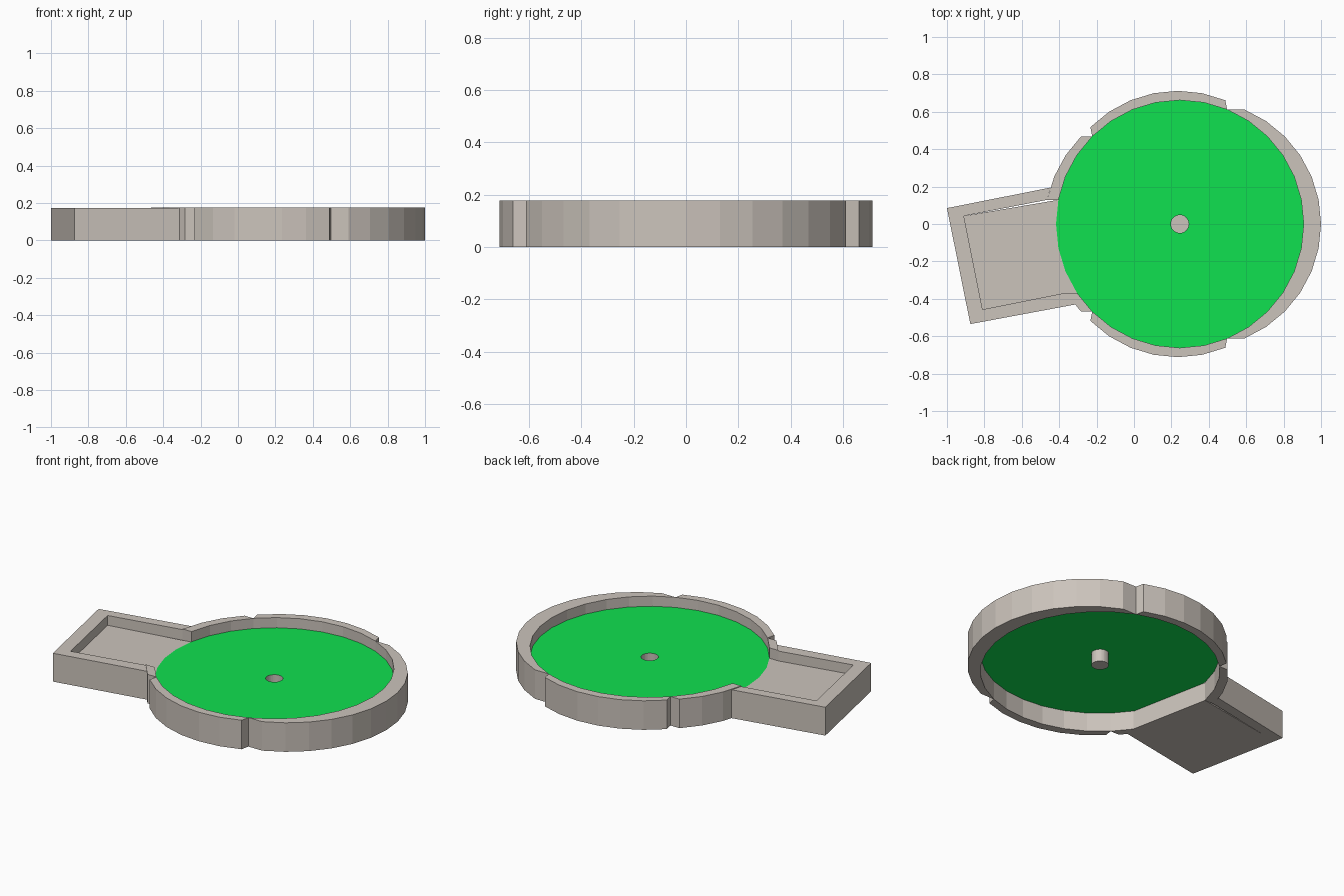
import bpy, bmesh, math

cube = bpy.data.objects.get("Cube")
if cube:
    bpy.data.objects.remove(cube, do_unlink=True)

CX, R, SIDES = 0.245, 0.662, 32      # round green
GREEN_Z, RIM_Z, TRAY_Z = 0.115, 0.177, 0.173
CUP_R, CUP_Z = 0.048, 0.04


def material(name, rgb):
    m = bpy.data.materials.new(name)
    m.use_nodes = True
    m.diffuse_color = (*rgb, 1)
    m.node_tree.nodes["Principled BSDF"].inputs["Base Color"].default_value = (*rgb, 1)
    return m


stone = material("warm_grey_stone", (0.6, 0.55, 0.5))
grass = material("bright_green", (0.005, 0.75, 0.08))


def finish(name, bm, mat, recalc=True):
    if recalc:
        bmesh.ops.recalc_face_normals(bm, faces=bm.faces)
    mesh = bpy.data.meshes.new(name)
    bm.to_mesh(mesh)
    bm.free()
    mesh.materials.append(mat)
    obj = bpy.data.objects.new(name, mesh)
    bpy.context.collection.objects.link(obj)
    return obj


def prism(name, outline, height, mat):
    """Extrude a flat outline from the ground up to a height."""
    bm = bmesh.new()
    base = bm.faces.new([bm.verts.new((x, y, 0)) for x, y in outline])
    top = bmesh.ops.extrude_face_region(bm, geom=[base], use_keep_orig=True)["geom"]
    for v in top:
        if isinstance(v, bmesh.types.BMVert):
            v.co.z = height
    return finish(name, bm, mat)


def on_circle(step, radius=R):
    a = math.tau * step / SIDES
    return CX + radius * math.cos(a), radius * math.sin(a)


# Rim pieces: arcs of the green's edge pushed outward in one direction
def rim(name, first, last, dx, dy):
    arc = [on_circle(i) for i in range(first, last + 1)]
    outer = [(x + dx, y + dy) for x, y in reversed(arc)]
    prism(name, arc + outer, RIM_Z, stone)


rim("end_rim", -6, 6, 0.093, 0)
rim("back_rim", 6, 12, -0.01, 0.05)
rim("front_rim", 20, 26, -0.01, -0.05)
rim("back_tray_rim", 12, 15, -0.06, 0)
rim("front_tray_rim", 19, 20, -0.06, 0)

# Starting tray: raised wall on three sides and a solid floor
back_join, front_join = on_circle(15), on_circle(19)
back_inner, front_inner = (-0.91, 0.043), (-0.81, -0.457)
prism("tray_wall", [
    (-1.0, 0.085), (-0.875, -0.535), (-0.312, -0.43),
    (front_join[0] - 0.06, front_join[1]), front_inner, back_inner,
    (back_join[0] - 0.06, back_join[1]), (-0.445, 0.195)], TRAY_Z, stone)
prism("tray_floor", [back_inner, front_inner, front_join, back_join],
      GREEN_Z - 0.002, stone)

# Green: thin sheet with a hole for the cup
bm = bmesh.new()
loops = [[bm.verts.new((*on_circle(i, r), GREEN_Z)) for i in range(SIDES)]
         for r in (R, CUP_R)]
for i in range(SIDES):
    j = (i + 1) % SIDES
    bm.faces.new((loops[0][i], loops[0][j], loops[1][j], loops[1][i]))
finish("green", bm, grass, recalc=False)

# Cup: open-topped, hanging below the green
bm = bmesh.new()
loops = [[bm.verts.new((*on_circle(i, CUP_R), z)) for i in range(SIDES)]
         for z in (GREEN_Z, CUP_Z)]
for i in range(SIDES):
    j = (i + 1) % SIDES
    bm.faces.new((loops[0][i], loops[0][j], loops[1][j], loops[1][i]))
bm.faces.new(loops[1])
cup = finish("cup", bm, stone, recalc=False)
